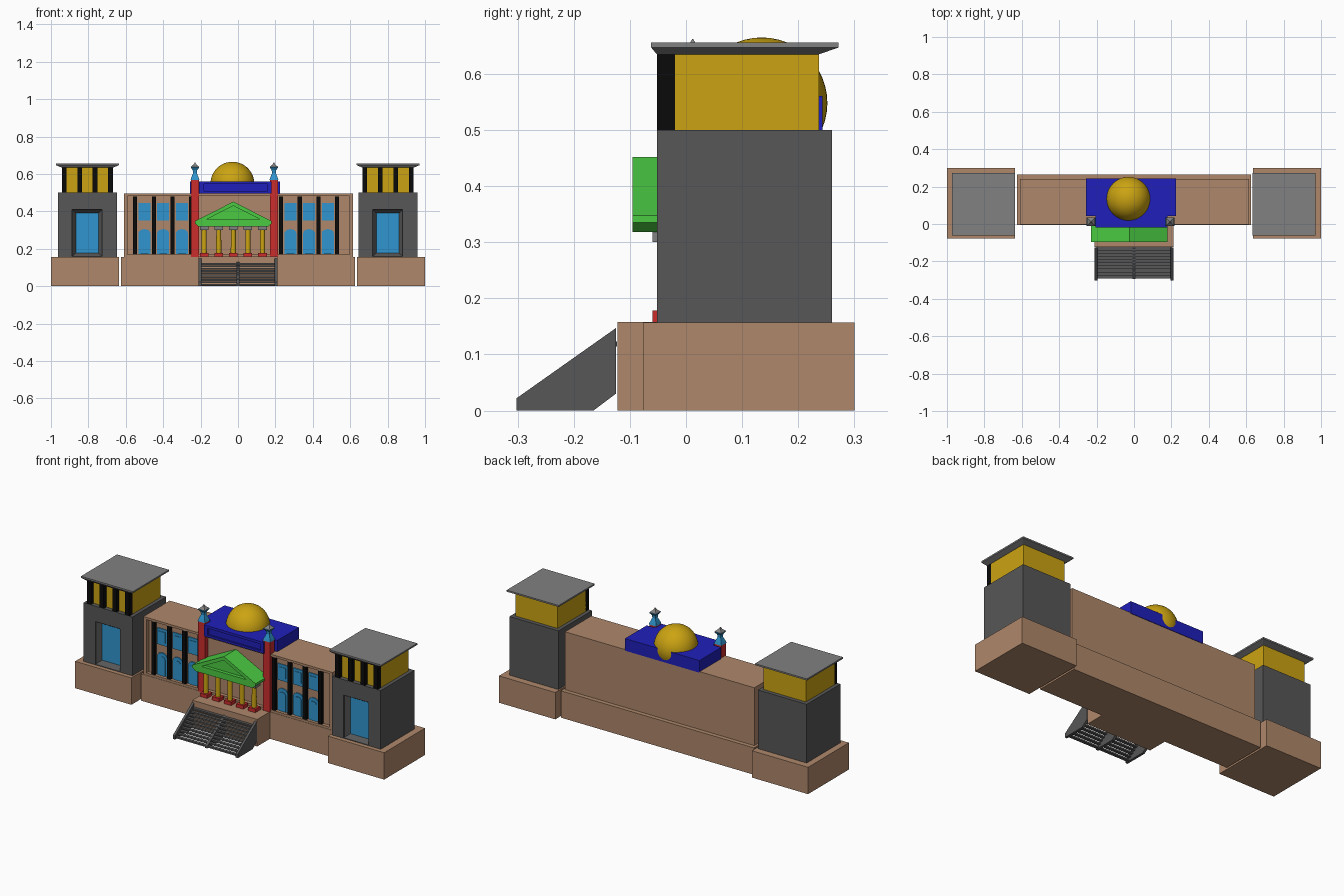
import bpy
import bmesh
import math

cube = bpy.data.objects.get("Cube")
if cube:
    bpy.data.objects.remove(cube, do_unlink=True)


def material(name, r, g, b):
    m = bpy.data.materials.new(name)
    m.use_nodes = True
    m.diffuse_color = (r, g, b, 1)
    m.node_tree.nodes["Principled BSDF"].inputs["Base Color"].default_value = (r, g, b, 1)
    return m


STONE = material("tan stone", 0.43, 0.245, 0.145)
DARK = material("dark grey", 0.095, 0.095, 0.095)
GREY = material("light grey", 0.22, 0.22, 0.22)
GLASS = material("sky blue", 0.028, 0.30, 0.62)
GOLD = material("gold", 0.60, 0.37, 0.006)
GREEN = material("green", 0.07, 0.60, 0.055)
BLUE = material("deep blue", 0.014, 0.014, 0.50)
RED = material("red", 0.60, 0.027, 0.027)
BLACK = material("black", 0.003, 0.003, 0.003)


def finish(name, bm, *mats):
    bmesh.ops.recalc_face_normals(bm, faces=bm.faces)
    me = bpy.data.meshes.new(name)
    bm.to_mesh(me)
    bm.free()
    for m in mats:
        me.materials.append(m)
    ob = bpy.data.objects.new(name, me)
    bpy.context.collection.objects.link(ob)
    return ob


def loft(name, rings, mat):
    """Stack of rectangles, each given as x0, x1, y0, y1, z."""
    bm = bmesh.new()
    loops = [[bm.verts.new((x, y, z)) for x, y in ((a, c), (b, c), (b, d), (a, d))]
             for a, b, c, d, z in rings]
    for lo, hi in zip(loops, loops[1:]):
        for i in range(4):
            j = (i + 1) % 4
            bm.faces.new((lo[i], lo[j], hi[j], hi[i]))
    bm.faces.new(loops[0][::-1])
    bm.faces.new(loops[-1])
    return finish(name, bm, mat)


def box(name, x0, x1, y0, y1, z0, z1, mat):
    return loft(name, [(x0, x1, y0, y1, z0), (x0, x1, y0, y1, z1)], mat)


def square_stack(name, x, y, rings, mat):
    return loft(name, [(x - w, x + w, y - w, y + w, z) for w, z in rings], mat)


def prism(name, pts, a0, a1, mat, side=False):
    """Extrude an outline along y, or along x for a side profile."""
    bm = bmesh.new()
    ends = [[bm.verts.new((a, p, q) if side else (p, a, q)) for p, q in pts] for a in (a0, a1)]
    n = len(pts)
    for i in range(n):
        j = (i + 1) % n
        bm.faces.new((ends[0][i], ends[0][j], ends[1][j], ends[1][i]))
    bm.faces.new(ends[0])
    bm.faces.new(ends[1])
    return finish(name, bm, mat)


def recessed_box(name, x0, x1, y0, y1, z0, z1, steps, mats):
    """Box whose front steps through rectangles (x0, x1, z0, z1, y); the last takes the last colour."""
    bm = bmesh.new()
    rects = [(x0, x1, z0, z1, y1), (x0, x1, z0, z1, y0)] + steps
    loops = [[bm.verts.new((x, y, z)) for x, z in ((a, c), (b, c), (b, d), (a, d))]
             for a, b, c, d, y in rects]
    for lo, hi in zip(loops, loops[1:]):
        for i in range(4):
            j = (i + 1) % 4
            bm.faces.new((lo[i], lo[j], hi[j], hi[i]))
    bm.faces.new(loops[0])
    bm.faces.new(loops[-1]).material_index = len(mats) - 1
    return finish(name, bm, *mats)


# Plinths
box("main_plinth", -0.625, 0.625, -0.005, 0.265, 0, 0.157, STONE)
box("porch_plinth", -0.21, 0.21, -0.122, 0.05, 0, 0.158, STONE)

# Central block with a recessed front panel
recessed_box("main_block", -0.61, 0.615, -0.003, 0.24, 0.157, 0.495,
             [(-0.59, 0.595, 0.17, 0.482, -0.003), (-0.59, 0.595, 0.17, 0.482, 0.018)], [STONE])

# Side towers
for side, c in (("right", -0.805), ("left", 0.802)):
    outer = math.copysign(1, c)
    box(side + "_tower_plinth", min(outer, outer * 0.636), max(outer, outer * 0.636),
        -0.077, 0.30, 0, 0.157, STONE)
    d = c - 0.002
    recessed_box(side + "_tower_body", c - 0.158, c + 0.158, -0.052, 0.26, 0.157, 0.5,
                 [(d - 0.08, d + 0.08, 0.16, 0.41, -0.052),
                  (d - 0.08, d + 0.08, 0.16, 0.41, -0.045),
                  (d - 0.06, d + 0.06, 0.177, 0.39, -0.018)], [DARK, GLASS])
    box(side + "_tower_lantern", c - 0.137, c + 0.137, -0.027, 0.237, 0.5, 0.636, GOLD)
    for i in range(4):
        x = c - 0.124 + i * 0.0827
        box(side + "_lantern_pier", x - 0.013, x + 0.013, -0.052, -0.02, 0.5, 0.636, BLACK)
    loft(side + "_tower_roof",
         [(c - 0.14, c + 0.14, -0.052, 0.237, 0.635),
          (c - 0.168, c + 0.168, -0.062, 0.272, 0.647),
          (c - 0.168, c + 0.168, -0.062, 0.272, 0.656)], GREY)


# Facade windows between black pilasters
def window(name, x, z0, z1, w, y, arched):
    pts = [(x - w, z0), (x + w, z0)]
    if arched:
        rise = w * 0.7
        pts += [(x + w * math.cos(t), z1 - rise + rise * math.sin(t))
                for t in (math.pi * k / 8 for k in range(9))]
    else:
        pts += [(x + w, z1), (x - w, z1)]
    prism(name, pts, y, y + 0.008, GLASS)


for first in (-0.55, 0.23):
    for i in range(4):
        x = first + i * 0.1
        box("pilaster", x - 0.011, x + 0.011, 0, 0.03, 0.17, 0.48, BLACK)
        if i < 3:
            window("upper_window", x + 0.05, 0.35, 0.445, 0.032, 0.012, False)
            window("upper_pane", x + 0.05, 0.367, 0.43, 0.021, 0.009, False)
            window("lower_window", x + 0.05, 0.173, 0.305, 0.032, 0.012, True)
            window("lower_pane", x + 0.05, 0.173, 0.285, 0.021, 0.009, True)

# Red piers with pinnacles
for x in (-0.23, 0.192):
    y = 0.012
    square_stack("red_pier", x, y, [(0.022, 0.157), (0.022, 0.567)], RED)
    square_stack("pinnacle", x, y, [(0.024, 0.567), (0.02, 0.58), (0.01, 0.605),
                                    (0.012, 0.62), (0.022, 0.634), (0.022, 0.638)], GLASS)
    square_stack("pinnacle_tip", x, y, [(0.022, 0.638), (0.008, 0.65), (0.001, 0.662)], GREY)

# Attic and dome
box("attic", -0.257, 0.225, 0.042, 0.243, 0.49, 0.561, BLUE)
recessed_box("attic_front", -0.205, 0.18, -0.02, 0.05, 0.495, 0.561,
             [(-0.182, 0.158, 0.508, 0.546, -0.02), (-0.182, 0.158, 0.508, 0.546, -0.01)], [BLUE])
bm = bmesh.new()
bmesh.ops.create_uvsphere(bm, u_segments=48, v_segments=24, radius=0.117)
dome = finish("dome", bm, GOLD)
dome.location = (-0.03, 0.135, 0.548)
for p in dome.data.polygons:
    p.use_smooth = True

# Portico roof: tapered beam and gable with a sunken face
mid = -0.025
prism("portico_beam", [(mid - 0.185, 0.318), (mid + 0.185, 0.318), (mid + 0.205, 0.335),
                       (mid + 0.205, 0.348), (mid - 0.205, 0.348), (mid - 0.205, 0.335)],
      -0.095, 0.02, GREEN)
outer = [(mid - 0.205, 0.348), (mid + 0.205, 0.348), (mid, 0.452)]
inner = [(mid - 0.145, 0.356), (mid + 0.145, 0.356), (mid, 0.43)]
bm = bmesh.new()
rows = [[bm.verts.new((x, y, z)) for x, z in tri]
        for tri, y in ((outer, 0.02), (outer, -0.095), (inner, -0.095), (inner, -0.075))]
for lo, hi in zip(rows, rows[1:]):
    for i in range(3):
        j = (i + 1) % 3
        bm.faces.new((lo[i], lo[j], hi[j], hi[i]))
bm.faces.new(rows[0])
bm.faces.new(rows[-1])
finish("portico_gable", bm, GREEN)

# Portico columns
for i in range(5):
    x, y = mid + (i - 2) * 0.078, -0.037
    square_stack("column_base", x, y, [(0.023, 0.157), (0.023, 0.178)], RED)
    bm = bmesh.new()
    bmesh.ops.create_cone(bm, cap_ends=True, segments=16, radius1=0.014, radius2=0.013, depth=0.125)
    shaft = finish("column_shaft", bm, GOLD)
    shaft.location = (x, y, 0.24)
    for p in shaft.data.polygons:
        p.use_smooth = abs(p.normal.z) < 0.5
    square_stack("column_capital", x, y, [(0.023, 0.30), (0.023, 0.319)], GREY)

# Open staircase: sloping stringers and separate treads
rail = [(-0.302, 0), (-0.302, 0.022), (-0.125, 0.147), (-0.125, 0.03), (-0.165, 0)]
for x in (-0.203, 0.203):
    prism("stair_stringer", rail, x - 0.007, x + 0.007, DARK, side=True)
low = [(-0.295, 0), (-0.295, 0.012), (-0.125, 0.128), (-0.125, 0.03), (-0.165, 0)]
prism("middle_stringer", low, -0.008, 0.008, DARK, side=True)
for i in range(10):
    y, z = -0.292 + i * 0.0168, 0.004 + i * 0.0122
    box("stair_tread", -0.2, 0.2, y, y + 0.0175, z, z + 0.009, DARK)
